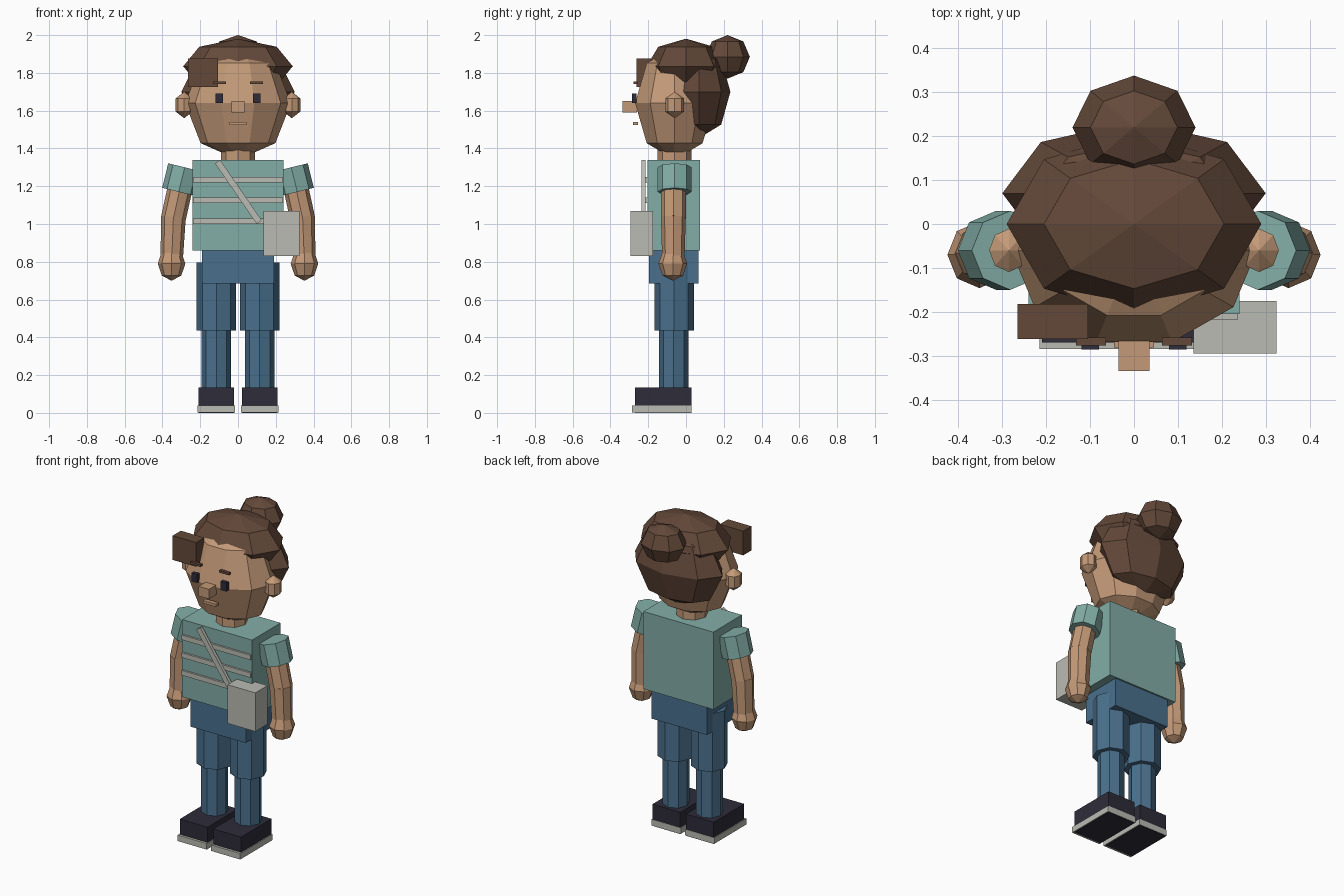
import bpy, math
from mathutils import Vector

if "Cube" in bpy.data.objects:
    bpy.data.objects.remove(bpy.data.objects["Cube"])


def material(name, rgb):
    m = bpy.data.materials.new(name)
    lin = [(c / 255 / 12.92) if c < 10 else ((c / 255 + 0.055) / 1.055) ** 2.4 for c in rgb]
    m.diffuse_color = (*lin, 1)
    m.use_nodes = True
    m.node_tree.nodes["Principled BSDF"].inputs["Base Color"].default_value = m.diffuse_color
    return m


skin = material("skin", (196, 154, 120))
hair = material("brown_hair", (100, 73, 58))
shirt = material("teal_cloth", (131, 174, 167))
denim = material("blue_denim", (74, 112, 141))
pale = material("pale_grey", (187, 187, 180))
dark = material("dark_navy", (46, 44, 58))


def finish(name, mat):
    ob = bpy.context.object
    ob.name = name
    ob.data.materials.append(mat)
    return ob


def box(name, mat, x, y, z):
    """Box given by its (min, max) range on each axis."""
    r = (x, y, z)
    bpy.ops.mesh.primitive_cube_add(size=1, location=[(a + b) / 2 for a, b in r])
    ob = finish(name, mat)
    ob.scale = [b - a for a, b in r]
    return ob


def ball(name, mat, center, radii, segments=8, rings=4, turn=0):
    """Faceted ellipsoid."""
    bpy.ops.mesh.primitive_uv_sphere_add(segments=segments, ring_count=rings, radius=1,
                                         location=center)
    ob = finish(name, mat)
    if turn:
        for v in ob.data.vertices:
            x, y = v.co.x, v.co.y
            v.co.x = x * math.cos(turn) - y * math.sin(turn)
            v.co.y = x * math.sin(turn) + y * math.cos(turn)
    ob.scale = radii
    return ob


def tube(name, mat, a, b, ra, rb):
    """Eight-sided limb from a (radius ra) to b (radius rb)."""
    a, b = Vector(a), Vector(b)
    bpy.ops.mesh.primitive_cone_add(vertices=8, radius1=rb, radius2=ra,
                                    depth=(a - b).length, location=(a + b) / 2)
    ob = finish(name, mat)
    d = a - b
    ob.rotation_euler = (0, math.atan2(d.x, d.z), 0)
    return ob


def span(s, a, b):
    return tuple(sorted((s * a, s * b)))


# Trunk
box("torso", shirt, (-0.24, 0.24), (-0.205, 0.075), (0.86, 1.34))
box("hips", denim, (-0.19, 0.19), (-0.195, 0.065), (0.685, 0.87))
for i, z in enumerate((1.0, 1.11, 1.22)):
    box(f"shirt_stripe_{i + 1}", pale, (-0.237, 0.237), (-0.217, -0.2), (z, z + 0.03))

# Shoulder bag and its diagonal strap
box("bag", pale, (0.135, 0.325), (-0.295, -0.175), (0.83, 1.07))
top, low = Vector((-0.108, -0.225, 1.33)), Vector((0.112, -0.225, 1.01))
strap = box("bag_strap", pale, (-0.0165, 0.0165), (-0.01, 0.01),
            (0, (top - low).length))
strap.location = (top + low) / 2
strap.rotation_euler = (0, math.atan2(top.x - low.x, top.z - low.z), 0)

# Neck and head
tube("neck", skin, (0, -0.06, 1.44), (0, -0.06, 1.32), 0.09, 0.09)
ball("head", skin, (0, -0.06, 1.64), (0.28, 0.22, 0.30), 10, 4, math.pi / 2)
box("nose", skin, (-0.035, 0.035), (-0.335, -0.26), (1.59, 1.65))
box("mouth", skin, (-0.045, 0.045), (-0.281, -0.255), (1.523, 1.54))

# Hair
ball("hair_cap", hair, (0, 0, 1.835), (0.29, 0.208, 0.146))
ball("back_hair", hair, (0, 0.07, 1.70), (0.30, 0.165, 0.245))
ball("hair_bun", hair, (0, 0.22, 1.885), (0.14, 0.118, 0.115))
box("fringe", hair, (-0.265, -0.105), (-0.262, -0.182), (1.725, 1.875))

# Paired parts
for s, side in ((-1, "right"), (1, "left")):
    # Face details
    box(f"{side}_eye", dark, span(s, 0.08, 0.12), (-0.286, -0.262), (1.64, 1.692))
    box(f"{side}_eyebrow", hair, span(s, 0.064, 0.132), (-0.277, -0.258), (1.74, 1.754))
    ball(f"{side}_ear", skin, (s * 0.285, -0.06, 1.63), (0.052, 0.057, 0.07), 8, 3)
    # Arm
    tube(f"{side}_sleeve", shirt, (s * 0.282, -0.06, 1.30), (s * 0.314, -0.06, 1.17), 0.09, 0.09)
    tube(f"{side}_upper_arm", skin, (s * 0.30, -0.066, 1.22), (s * 0.342, -0.066, 1.03), 0.066, 0.066)
    tube(f"{side}_forearm", skin, (s * 0.342, -0.066, 1.04), (s * 0.352, -0.068, 0.78), 0.066, 0.058)
    ball(f"{side}_hand", skin, (s * 0.352, -0.07, 0.79), (0.073, 0.076, 0.09))
    # Leg
    tube(f"{side}_thigh", denim, (s * 0.115, -0.063, 0.795), (s * 0.115, -0.063, 0.435), 0.105, 0.105)
    tube(f"{side}_shin", denim, (s * 0.115, -0.065, 0.45), (s * 0.115, -0.065, 0.10), 0.077, 0.077)
    # Shoe
    box(f"{side}_shoe", dark, span(s, 0.02, 0.21), (-0.27, 0.028), (0.0, 0.135))
    box(f"{side}_sole", pale, span(s, 0.015, 0.215), (-0.285, 0.03), (0.003, 0.04))
